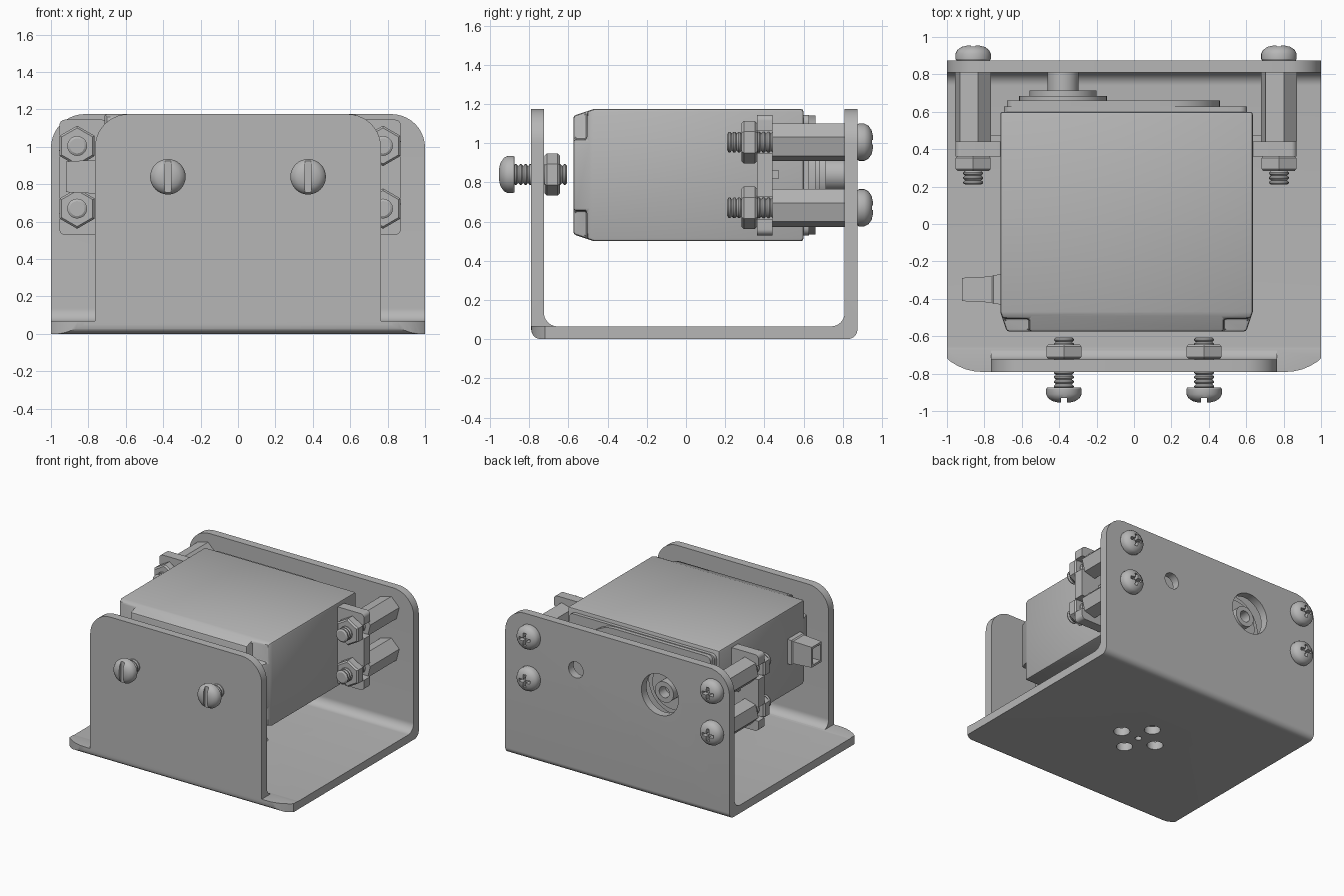
import bpy, bmesh
from math import cos, sin, pi, radians

cube = bpy.data.objects.get("Cube")
if cube:
    bpy.data.objects.remove(cube)

GREY = (0.47, 0.47, 0.47, 1)
grey = bpy.data.materials.new("plain grey")
grey.use_nodes = True
grey.diffuse_color = GREY
grey.node_tree.nodes["Principled BSDF"].inputs["Base Color"].default_value = GREY
parts = []


def loft(name, rings):
    """Skin equal-length rings of points and cap both ends."""
    bm = bmesh.new()
    rows = [[bm.verts.new(p) for p in ring] for ring in rings]
    n = len(rows[0])
    for a, b in zip(rows, rows[1:]):
        for i in range(n):
            j = (i + 1) % n
            bm.faces.new((a[i], a[j], b[j], b[i]))
    bm.faces.new(rows[0][::-1])
    bm.faces.new(rows[-1])
    bmesh.ops.recalc_face_normals(bm, faces=bm.faces)
    mesh = bpy.data.meshes.new(name)
    bm.to_mesh(mesh)
    bm.free()
    mesh.materials.append(grey)
    obj = bpy.data.objects.new(name, mesh)
    bpy.context.collection.objects.link(obj)
    parts.append(obj)
    return obj


def prism(name, outline, axis, lo, hi):
    """Extrude a 2D outline along an axis."""
    place = {"x": lambda u, v, t: (t, u, v),
             "y": lambda u, v, t: (u, t, v),
             "z": lambda u, v, t: (u, v, t)}[axis]
    return loft(name, [[place(u, v, t) for u, v in outline] for t in (lo, hi)])


def turned(name, profile, x, z, sides=32, spin=0.0):
    """Turn (radius, y) pairs about a line parallel to y."""
    angles = [spin + 2 * pi * i / sides for i in range(sides)]
    return loft(name, [[(x + r * cos(a), y, z + r * sin(a)) for a in angles]
                       for r, y in profile])


def arc(cu, cv, r, start, end, steps=10):
    return [(cu + r * cos(radians(start + (end - start) * i / steps)),
             cv + r * sin(radians(start + (end - start) * i / steps)))
            for i in range(steps + 1)]


def rect(u0, u1, v0, v1, bl=0, br=0, tr=0, tl=0):
    """Rectangle with a separate radius for each corner."""
    out = []
    for u, v, su, sv, r, start in ((u0, v0, 1, 1, bl, 180), (u1, v0, -1, 1, br, 270),
                                   (u1, v1, -1, -1, tr, 0), (u0, v1, 1, -1, tl, 90)):
        out += arc(u + su * r, v + sv * r, r, start, start + 90) if r else [(u, v)]
    return out


def box(name, x, y, z):
    return prism(name, rect(*x, *y), "z", *z)


def bake(obj):
    graph = bpy.context.evaluated_depsgraph_get()
    mesh = bpy.data.meshes.new_from_object(obj.evaluated_get(graph))
    obj.modifiers.clear()
    obj.data = mesh


def cut(obj, cutter, mode="DIFFERENCE"):
    mod = obj.modifiers.new("cut", "BOOLEAN")
    mod.operation, mod.object, mod.solver = mode, cutter, "EXACT"
    bake(obj)
    parts.remove(cutter)
    bpy.data.objects.remove(cutter)


def soften(obj, width):
    mod = obj.modifiers.new("soften", "BEVEL")
    mod.width, mod.segments, mod.limit_method = width, 2, "ANGLE"
    mod.angle_limit = radians(40)
    bake(obj)


# Bent sheet bracket, made oversize and trimmed to its outlines
TOP, AXIS_Z = 1.175, 0.84
channel = ([(-0.79, 1.3)] + arc(-0.74, 0.05, 0.05, 180, 270)
           + arc(0.825, 0.05, 0.05, 270, 360) + [(0.875, 1.3), (0.81, 1.3)]
           + arc(0.74, 0.135, 0.07, 0, -90) + arc(-0.655, 0.135, 0.07, 270, 180)
           + [(-0.725, 1.3)])
bracket = prism("bracket", channel, "x", -1.05, 1.05)
cut(bracket, prism("wall_outline", rect(-1, 1, -0.5, TOP, 0, 0, 0.18, 0.18), "y", -2, 2), "INTERSECT")
cut(bracket, prism("plan_outline", rect(-1.1, 1.1, -0.791, 1, 0.29, 0.29), "z", -0.5, 2), "INTERSECT")
for s in (-1, 1):
    edge = [(1.1, 0.068), (0.765, 0.068)] + arc(0.585, 0.995, 0.18, 0, 90) + [(0.585, 1.3), (1.1, 1.3)]
    cut(bracket, prism("side_notch", [(s * u, v) for u, v in edge], "y", -1, -0.5))

# Holes in the back wall and the base
SHAFT_X = -0.38
for x, r in ((SHAFT_X, 0.165), (0.37, 0.065)):
    cut(bracket, turned("wall_hole", [(r, 0.7), (r, 1)], x, AXIS_Z))
for dx, dy, r in ((0, 0, 0.025), (0.16, 0, 0.06), (-0.16, 0, 0.06), (0, 0.16, 0.06), (0, -0.16, 0.06)):
    cut(bracket, prism("base_hole", arc(dx, 0.05 + dy, r, 0, 345, 23), "z", -0.1, 0.2))

# Motor case with tapered front end and notched corners
LEFT, RIGHT = 0.635, -0.715
case = loft("motor_case", [
    [(x, y, z) for x, z in rect(RIGHT + d, LEFT - d, 0.5 + d, TOP - d)]
    for y, d in ((-0.575, 0.035), (-0.47, 0), (0.6, 0))])
for x in ((RIGHT - 0.1, -0.56), (0.48, LEFT + 0.1)):
    for z in ((0.4, 0.655), (1.02, 1.3)):
        cut(case, box("corner_notch", x, (-0.8, -0.505), z))
soften(case, 0.014)

# Gear cover, stepped boss and hollow output shaft
prism("gear_cover", rect(-0.695, 0.605, 0.53, 1.145, 0.04, 0.04, 0.04, 0.04), "y", 0.59, 0.628)
prism("gear_cover_step", rect(-0.68, 0.46, 0.535, 1.14, 0.04, 0.28, 0.28, 0.04), "y", 0.62, 0.66)
turned("shaft_boss", [(0.235, 0.65), (0.235, 0.685), (0.18, 0.685), (0.18, 0.715)], SHAFT_X, AXIS_Z, 40)
turned("output_shaft", [(0.083, 0.7), (0.083, 0.82), (0.045, 0.82), (0.045, 0.74)], SHAFT_X, AXIS_Z)

# Cable socket on the side, open at its end
socket = loft("cable_socket", [
    [(x, y, z) for y, z in rect(-0.35 - h, -0.35 + h, AXIS_Z - h - 0.02, AXIS_Z + h + 0.02)]
    for x, h in ((-0.70, 0.08), (-0.75, 0.078), (-0.76, 0.07), (-0.92, 0.062))])
cut(socket, box("socket_opening", (-1, -0.8), (-0.397, -0.303), (0.775, 0.905)))


def threaded_rod(name, x, z, y0, y1):
    """Ridged rod running from y0 up to y1."""
    turns = round((y1 - y0) / 0.026)
    step = (y1 - y0) / turns
    profile = [(0.04, y0)]
    for i in range(turns):
        y = y0 + i * step
        profile += [(0.053, y + step * 0.3), (0.053, y + step * 0.6), (0.043, y + step * 0.95)]
    turned(name, profile, x, z, 20)


def nut(name, x, z, y0, y1):
    r, c = 0.108, 0.012
    turned(name, [(r - c, y0), (r, y0 + c), (r, y1 - c), (r - c, y1)], x, z, 6, pi / 6)


def domed_head(name, x, z, base, out):
    """Pan head; out is the direction it faces along y."""
    curve = ((0.09, 0), (0.095, 0.008), (0.095, 0.035), (0.085, 0.055), (0.062, 0.072), (0.03, 0.08))
    return turned(name, [(r, base + out * h) for r, h in curve], x, z)


# Mounting ears, standoffs and back screws
HEIGHTS = (0.67, 1.005)
for side, x, inner, outer in (("left", 0.775, LEFT - 0.02, 0.87), ("right", -0.86, RIGHT + 0.02, -0.955)):
    s = 1 if side == "left" else -1
    lo, hi = sorted((inner, outer))
    ear = prism(side + "_mounting_ear", rect(lo, hi, 0.53, 1.145, 0.03, 0.03, 0.03, 0.03), "y", 0.362, 0.442)
    for z in HEIGHTS:
        slot = sorted((x, outer + s * 0.1))
        cut(ear, box("ear_slot", slot, (0.3, 0.5), (z - 0.056, z + 0.056)))
    box(side + "_ear_rib", sorted((inner, inner + s * 0.1)), (0.43, 0.475), (0.82, 0.86))
    for z, level in zip(HEIGHTS, ("lower", "upper")):
        label = side + "_" + level
        turned(label + "_standoff", [(0.1, 0.442), (0.1, 0.812)], x, z, 6, radians(15))
        nut(label + "_nut", x, z, 0.283, 0.364)
        threaded_rod(label + "_rod", x, z, 0.21, 0.46)
        head = domed_head(label + "_screw_head", x, z, 0.875, 1)
        a, b = 0.012, 0.05
        cross = [(a, a), (a, b), (-a, b), (-a, a), (-b, a), (-b, -a),
                 (-a, -a), (-a, -b), (a, -b), (a, -a), (b, -a), (b, a)]
        cut(head, prism("cross_recess", [(x + u, z + v) for u, v in cross], "y", 0.915, 1.1))

# Slotted front screws
for side, x in (("left", 0.375), ("right", -0.375)):
    head = domed_head(side + "_front_screw_head", x, AXIS_Z, -0.875, -1)
    cut(head, box("screw_slot", (x - 0.016, x + 0.016), (-1.1, -0.93), (0.6, 1.1)))
    threaded_rod(side + "_front_rod", x, AXIS_Z, -0.88, -0.605)
    nut(side + "_front_nut", x, AXIS_Z, -0.722, -0.643)

# Smooth round surfaces, keeping crisp edges
bpy.ops.object.select_all(action="DESELECT")
for obj in parts:
    obj.select_set(True)
bpy.context.view_layer.objects.active = parts[0]
bpy.ops.object.shade_smooth_by_angle(angle=radians(30))
